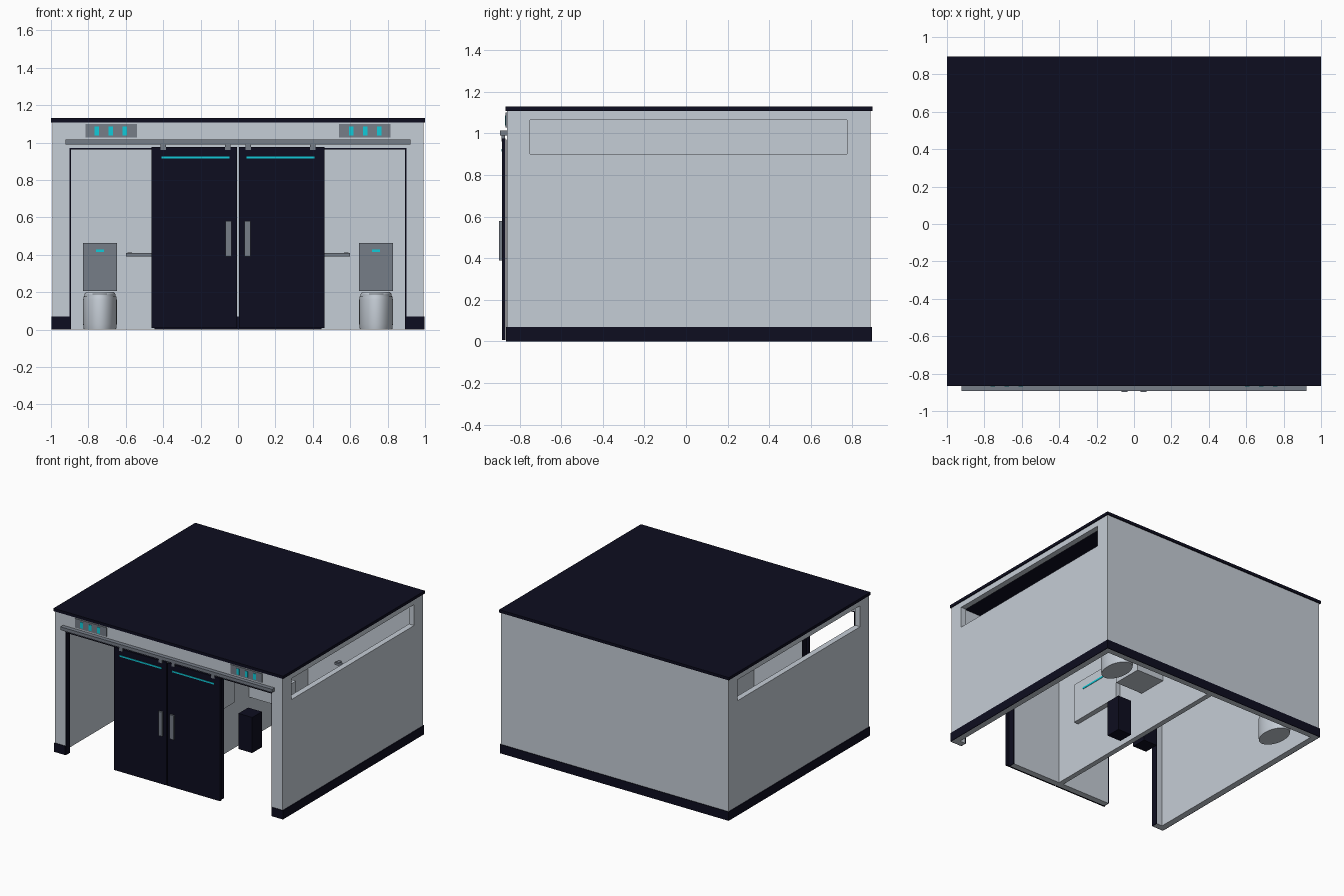
import bpy
import bmesh
from mathutils import Matrix, Vector

cube = bpy.data.objects.get("Cube")
if cube:
    bpy.data.objects.remove(cube, do_unlink=True)


def material(name, rgb):
    m = bpy.data.materials.new(name)
    m.use_nodes = True
    m.diffuse_color = (*rgb, 1)
    m.node_tree.nodes["Principled BSDF"].inputs["Base Color"].default_value = (*rgb, 1)
    return m


WALL = material("pale_grey", (0.56, 0.61, 0.67))
GREY = material("steel_grey", (0.18, 0.205, 0.245))
NAVY = material("dark_navy", (0.004, 0.004, 0.014))
CYAN = material("cyan_light", (0.005, 0.6, 0.7))


def finish(name, bm, mat):
    mesh = bpy.data.meshes.new(name)
    bmesh.ops.recalc_face_normals(bm, faces=bm.faces)
    bm.to_mesh(mesh)
    bm.free()
    mesh.materials.append(mat)
    ob = bpy.data.objects.new(name, mesh)
    bpy.context.collection.objects.link(ob)
    return ob


def boxes(name, mat, *spans):
    """One object made of boxes, each given as (x range, y range, z range)."""
    bm = bmesh.new()
    for span in spans:
        lo, hi = (Vector(v) for v in zip(*span))
        place = Matrix.Translation((lo + hi) / 2) @ Matrix.Diagonal((*(hi - lo), 1))
        bmesh.ops.create_cube(bm, size=1, matrix=place)
    return finish(name, bm, mat)


def flip(r, side):
    return tuple(sorted((r[0] * side, r[1] * side)))


# Overall limits
W, FRONT, BACK, TOP = 0.992, -0.86, 0.888, 1.11
T = 0.045
JAMB_IN, JAMB_OUT, HEAD = 0.44, 0.9, 0.97
IN_Y = (FRONT + T, BACK - T)

# Roof, back wall and the dividing wall between the two rooms
boxes("roof", NAVY, ((-1, 1), (-0.867, 0.896), (1.108, 1.13)))
boxes("back_wall", WALL, ((-W, W), (BACK - T, BACK), (0, TOP)))
boxes("dividing_wall", WALL, ((-0.02, 0.02), IN_Y, (0, TOP)))

# Front wall with two doorways
front_y = (FRONT, FRONT + T)
boxes("front_wall", WALL,
      ((-W, W), front_y, (HEAD, TOP)),
      ((-JAMB_IN, JAMB_IN), front_y, (0, HEAD)),
      ((-W, -JAMB_OUT), front_y, (0, HEAD)),
      ((JAMB_OUT, W), front_y, (0, HEAD)))

# Dark skirting around the outside
E = 0.005
boxes("skirting", NAVY,
      ((-W - E, W + E), (BACK, BACK + E), (0, 0.07)),
      ((-JAMB_IN, JAMB_IN), (FRONT - E, FRONT), (0, 0.07)),
      *[(flip((W, W + E), s), (FRONT - E, BACK + E), (0, 0.07)) for s in (-1, 1)],
      *[(flip((JAMB_OUT, W + E), s), (FRONT - E, FRONT), (0, 0.07)) for s in (-1, 1)])

# Rail that carries the sliding doors
boxes("door_rail", GREY, ((-0.922, 0.922), (-0.893, FRONT), (0.99, 1.015)))


def bowl(name, x, y):
    # Oval pedestal with a rounded shoulder and a slim lid
    rings = [(0, 0.96), (0.03, 1), (0.16, 1), (0.176, 0.97), (0.176, 0.94),
             (0.19, 0.92), (0.2, 0.84)]
    bm = bmesh.new()
    loops = []
    for z, k in rings:
        place = Matrix.Translation((x, y, z)) @ Matrix.Diagonal((0.09 * k, 0.145 * k, 1, 1))
        ring = bmesh.ops.create_circle(bm, segments=40, radius=1, matrix=place)
        loops.append(ring["verts"])
    for a, b in zip(loops, loops[1:]):
        for i in range(len(a)):
            j = (i + 1) % len(a)
            bm.faces.new((a[i], a[j], b[j], b[i]))
    bm.faces.new(loops[0])
    bm.faces.new(loops[-1])
    ob = finish(name, bm, WALL)
    for o in bpy.context.selected_objects:
        o.select_set(False)
    ob.select_set(True)
    bpy.context.view_layer.objects.active = ob
    bpy.ops.object.shade_smooth_by_angle()


# Everything that repeats on both sides
for side, s in (("left", 1), ("right", -1)):
    def part(name, mat, *spans):
        return boxes(side + "_" + name, mat, *[(flip(x, s), y, z) for x, y, z in spans])

    # Side wall with a long high window slot
    wx, slot_y, slot_z = (W - T, W), (-0.75, 0.775), (0.9, 1.065)
    part("side_wall", WALL,
         (wx, IN_Y, (0, slot_z[0])),
         (wx, IN_Y, (slot_z[1], TOP)),
         (wx, (IN_Y[0], slot_y[0]), slot_z),
         (wx, (slot_y[1], IN_Y[1]), slot_z))

    # Dark lining of the doorway
    lining_y = (FRONT - 0.003, FRONT + T + 0.002)
    part("doorway_lining", NAVY,
         ((JAMB_IN, JAMB_IN + 0.006), lining_y, (0, HEAD)),
         ((JAMB_OUT - 0.006, JAMB_OUT), lining_y, (0, HEAD)),
         ((JAMB_IN, JAMB_OUT), lining_y, (HEAD - 0.006, HEAD)))

    # Sliding door, parked open over the middle of the front
    part("door", NAVY, ((0.005, 0.462), (-0.884, -0.868), (0.008, 0.975)))
    part("door_stripe", CYAN, ((0.045, 0.41), (-0.887, -0.884), (0.914, 0.926)))
    part("door_handle", GREY, ((0.034, 0.066), (-0.898, -0.884), (0.39, 0.58)))
    part("door_hangers", GREY,
         *[((x - 0.015, x + 0.015), (-0.887, -0.87), (0.96, 0.995)) for x in (0.055, 0.4)])

    # Lit sign above the doorway
    part("sign", GREY, ((0.54, 0.815), (-0.867, FRONT), (1.028, 1.1)))
    part("sign_lights", CYAN,
         *[((x - 0.012, x + 0.012), (-0.87, -0.867), (1.038, 1.085))
           for x in (0.606, 0.681, 0.754)])

    # Toilet with its cistern and indicator
    bowl(side + "_toilet_bowl", 0.738 * s, 0.69)
    part("cistern", GREY, ((0.646, 0.83), (0.765, BACK - T), (0.205, 0.462)))
    part("cistern_light", CYAN, ((0.716, 0.76), (0.761, 0.765), (0.415, 0.427)))

    # Grab rail on the back wall
    part("grab_rail", GREY,
         ((0.28, 0.6), (0.8, 0.82), (0.392, 0.41)),
         *[((x - 0.012, x + 0.012), (0.81, BACK - T), (0.39, 0.412)) for x in (0.3, 0.58)])

    # Basin, folding table and bin along the dividing wall
    part("basin", WALL,
         ((0.02, 0.26), (0.11, 0.35), (0.33, 0.36)),
         ((0.02, 0.26), (0.11, 0.13), (0.36, 0.43)),
         ((0.02, 0.26), (0.33, 0.35), (0.36, 0.43)),
         ((0.02, 0.05), (0.13, 0.33), (0.36, 0.43)),
         ((0.24, 0.26), (0.13, 0.33), (0.36, 0.43)))
    part("basin_tap", GREY,
         ((0.03, 0.045), (0.22, 0.24), (0.43, 0.5)),
         ((0.03, 0.11), (0.22, 0.24), (0.485, 0.5)))
    part("folding_table", WALL, ((0.02, 0.06), (-0.6, -0.13), (0.39, 0.7)))
    part("folding_table_light", CYAN, ((0.06, 0.063), (-0.5, -0.26), (0.62, 0.634)))
    part("bin", NAVY, ((0.06, 0.18), (-0.08, 0.04), (0.005, 0.285)))
